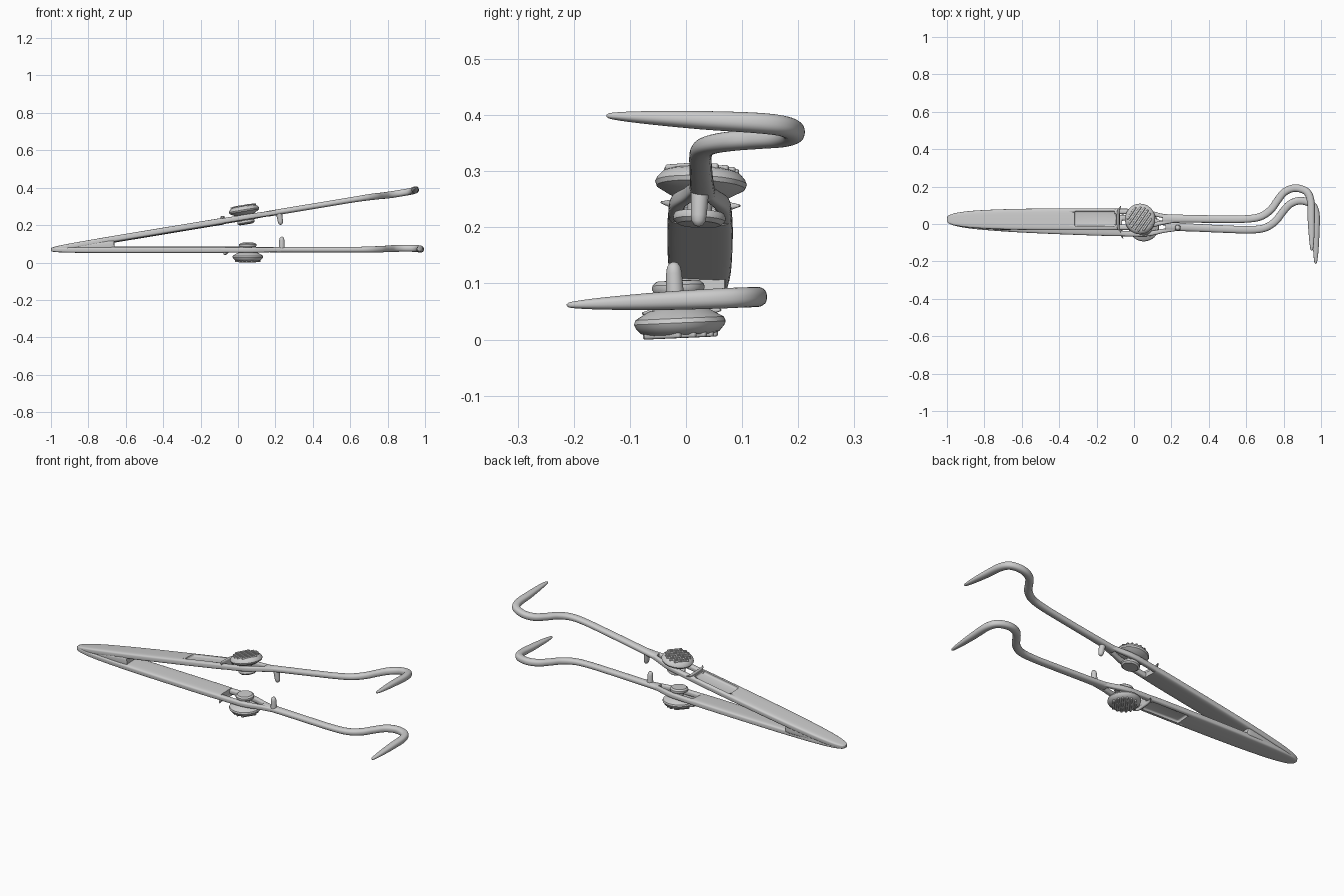
import bpy, bmesh, math
from mathutils import Matrix, Vector

if "Cube" in bpy.data.objects:
    bpy.data.objects.remove(bpy.data.objects["Cube"])

R = lambda deg, axis: Matrix.Rotation(math.radians(deg), 4, axis)
BASE = Matrix.Translation((-1, 0.025, 0.068))
# Both arms share one local frame: u along the arm, v sideways, n outward
ARMS = {
    "upper": BASE @ R(-9.4, 'Y') @ R(-2.5, 'X'),
    "lower": BASE @ R(-2.05, 'Z') @ R(2.5, 'X') @ Matrix.Scale(-1, 4, (0, 0, 1)),
}


def finish(name, bm, matrix, angle=40):
    bmesh.ops.recalc_face_normals(bm, faces=bm.faces)
    bmesh.ops.transform(bm, matrix=matrix, verts=bm.verts)
    if matrix.determinant() < 0:
        bmesh.ops.reverse_faces(bm, faces=bm.faces)
    me = bpy.data.meshes.new(name)
    bm.to_mesh(me)
    bm.free()
    ob = bpy.data.objects.new(name, me)
    bpy.context.collection.objects.link(ob)
    bpy.ops.object.select_all(action='DESELECT')
    ob.select_set(True)
    bpy.context.view_layer.objects.active = ob
    bpy.ops.object.shade_smooth_by_angle(angle=math.radians(angle))
    return ob


def catmull(pts, steps):
    pts = [Vector(p) for p in pts]
    ext = [2 * pts[0] - pts[1]] + pts + [2 * pts[-1] - pts[-2]]
    out = []
    for i in range(1, len(ext) - 2):
        a, b, c, d = ext[i - 1:i + 3]
        for s in range(steps):
            t = s / steps
            out.append(0.5 * (2 * b + (c - a) * t + (2 * a - 5 * b + 4 * c - d) * t * t
                              + (3 * b - a - 3 * c + d) * t ** 3))
    return out + [pts[-1]]


def sweep(pts, steps=5, power=2.4, sides=24):
    """Sweep a superellipse along (u, v, half width, half thickness) points."""
    path = catmull(pts, steps)
    bm = bmesh.new()
    rings = []
    for i, p in enumerate(path):
        d = path[min(i + 1, len(path) - 1)] - path[max(i - 1, 0)]
        side = Vector((-d[1], d[0], 0)).normalized()
        ring = []
        for k in range(sides):
            a = 2 * math.pi * (k + 0.5) / sides
            c, s = math.cos(a), math.sin(a)
            x = math.copysign(abs(c) ** (2 / power), c) * p[2]
            z = math.copysign(abs(s) ** (2 / power), s) * p[3]
            ring.append(bm.verts.new(Vector((p[0], p[1], z)) + side * x))
        rings.append(ring)
    for r, q in zip(rings, rings[1:]):
        for k in range(sides):
            m = (k + 1) % sides
            bm.faces.new((r[k], r[m], q[m], q[k]))
    bm.faces.new(rings[0])
    bm.faces.new(rings[-1])
    return bm


def lathe(profile, centre, sides=48):
    bm = bmesh.new()
    vs = [bm.verts.new((r, 0, z)) for r, z in profile]
    es = [bm.edges.new(e) for e in zip(vs, vs[1:])]
    bmesh.ops.spin(bm, geom=vs + es, cent=(0, 0, 0), axis=(0, 0, 1),
                   angle=2 * math.pi, steps=sides)
    bmesh.ops.remove_doubles(bm, verts=bm.verts, dist=1e-5)
    bmesh.ops.translate(bm, vec=centre, verts=bm.verts)
    return bm


def box(size, matrix, bevel):
    bm = bmesh.new()
    bmesh.ops.create_cube(bm, size=1)
    bmesh.ops.scale(bm, vec=size, verts=bm.verts)
    bmesh.ops.bevel(bm, geom=bm.edges[:], offset=bevel, segments=3, profile=0.5, affect='EDGES')
    bmesh.ops.transform(bm, matrix=matrix, verts=bm.verts)
    return bm


BLADE = [(0, 0, .008, .006), (.012, 0, .022, .011), (.06, 0, .036, .014), (.16, 0, .047, .016),
         (.35, 0, .055, .017), (.6, 0, .058, .017), (.85, 0, .058, .017), (.935, 0, .056, .017)]
ROD = [(1.17, .004, .024, .015), (1.3, .003, .021, .015), (1.48, .001, .02, .015),
       (1.62, .002, .02, .015), (1.70, .015, .02, .016), (1.755, .052, .02, .017),
       (1.79, .1, .02, .017), (1.83, .147, .02, .018), (1.885, .167, .02, .018),
       (1.945, .15, .02, .018), (1.97, .1, .02, .018), (1.974, 0, .019, .016),
       (1.977, -.1, .014, .011), (1.978, -.155, .008, .006), (1.978, -.167, .002, .002)]
KNOB = [(0, .06), (.06, .06), (.07, .056), (.079, .046), (.082, .039), (.079, .031), (.055, .017),
        (.04, .013), (.022, .012), (.022, -.015), (.044, -.016), (.047, -.022), (.046, -.029),
        (.038, -.036), (0, -.037)]
PEG = [(0, -.07), (.007, -.068), (.012, -.061), (.014, -.05), (.016, -.01), (0, -.01)]
KNOB_U, RIB_ANGLE = 1.053, 55

for arm, M in ARMS.items():
    # Flat blade with a rectangular pocket in its outer face
    blade = finish(arm + "_blade", sweep(BLADE, 5, 4.5, 32), M)
    cutter = finish("pocket_cutter",
                    box((.225, .08, .04), Matrix.Translation((.806, .003, .024)), .008), M)
    mod = blade.modifiers.new("pocket", 'BOOLEAN')
    mod.operation, mod.solver, mod.object = 'DIFFERENCE', 'EXACT', cutter
    bpy.context.view_layer.objects.active = blade
    bpy.ops.object.modifier_apply(modifier=mod.name)
    bpy.data.objects.remove(cutter)

    # Pair of rails around the knob post, closing into the rod
    for tag, s in (("left", 1), ("right", -1)):
        rail = [(.91, .042 * s, .015, .014), (1.0, .042 * s, .014, .014),
                (1.08, .038 * s, .013, .014), (1.16, .02 * s, .011, .013),
                (1.23, .008 * s, .010, .012)]
        finish(f"{arm}_{tag}_rail", sweep(rail, 6, 3), M)

    # Rod with hooked, pointed end
    finish(arm + "_hook_rod", sweep(ROD, 6), M)

    # Raised lip across the end of the blade
    lip = [(.945, -.07, .002, .002), (.932, -.045, .006, .008), (.93, 0, .007, .009),
           (.932, .045, .006, .008), (.945, .07, .002, .002)]
    finish(arm + "_lip", sweep(lip), M @ Matrix.Translation((0, 0, .019)))

    # Button: outer disc, post and inner disc in one turned shape
    finish(arm + "_button", lathe(KNOB, (KNOB_U, 0, 0)), M, 35)

    # Diagonal grip ribs on the outer disc
    for i in range(6):
        off = (i - 2.5) * .021
        length = 2 * math.sqrt(.066 ** 2 - off ** 2)
        place = Matrix.Translation((KNOB_U, 0, .06)) @ R(RIB_ANGLE, 'Z') @ Matrix.Translation((0, off, 0))
        finish(f"{arm}_grip_rib_{i + 1}", box((length, .011, .012), place, .004), M)

    # Stop peg on the inner side
    finish(arm + "_peg", lathe(PEG, (1.235, 0, 0), 24), M)

# Web that joins the two blades near the shared tip
WEB = [(.05, 0, .03, .008), (.15, 0, .042, .015), (.25, 0, .049, .022),
       (.32, 0, .052, .028), (.34, 0, .05, .026)]
finish("joint_web", sweep(WEB, 4, 4.5, 32), BASE @ R(-1, 'Z') @ R(-4.7, 'Y'))

# Rest the lowest point on the ground
low = min(v.co.z for o in bpy.data.objects for v in o.data.vertices)
for o in bpy.data.objects:
    o.data.transform(Matrix.Translation((0, 0, -low)))
